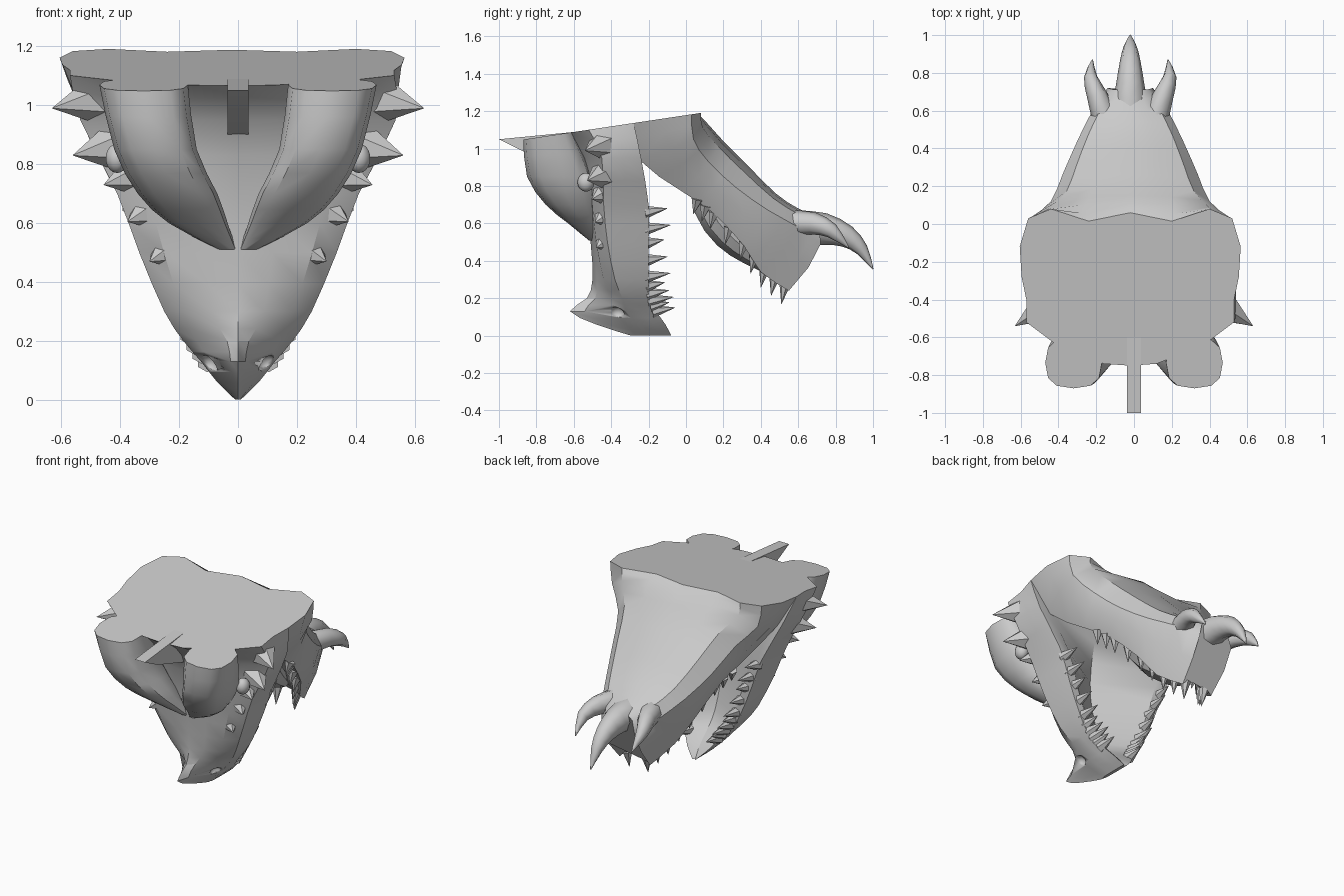
import bpy, bmesh, math
from mathutils import Vector, Matrix

if "Cube" in bpy.data.objects:
    bpy.data.objects.remove(bpy.data.objects["Cube"])


def cap(y):
    # height of the slanted flat cut on top
    return 1.05 + (y + .86) * 0.15


def make(name, bm, smooth=28):
    bmesh.ops.remove_doubles(bm, verts=bm.verts, dist=0.0005)
    bmesh.ops.recalc_face_normals(bm, faces=bm.faces)
    me = bpy.data.meshes.new(name)
    bm.to_mesh(me)
    bm.free()
    ob = bpy.data.objects.new(name, me)
    bpy.context.collection.objects.link(ob)
    bpy.ops.object.select_all(action='DESELECT')
    ob.select_set(True)
    bpy.context.view_layer.objects.active = ob
    bpy.ops.object.shade_smooth_by_angle(angle=math.radians(smooth))
    return ob


def refine(rings, steps):
    # Catmull-Rom interpolation between rings
    out, n = [], len(rings)
    for i in range(n - 1):
        quad = [rings[max(i - 1, 0)], rings[i], rings[i + 1], rings[min(i + 2, n - 1)]]
        for s in range(steps):
            t = s / steps
            out.append([b + ((c - a) * t + (2 * a - 5 * b + 4 * c - d) * t * t
                             + (3 * b - a - 3 * c + d) * t ** 3) / 2 for a, b, c, d in zip(*quad)])
    return out + [rings[-1]]


def loft(bm, rings, steps=2):
    rings = refine([[Vector(p) for p in r] for r in rings], steps)
    vs = [[bm.verts.new(p) for p in r] for r in rings]
    n = len(vs[0])
    for a, b in zip(vs, vs[1:]):
        for i in range(n):
            j = (i + 1) % n
            bm.faces.new((a[i], a[j], b[j], b[i]))
    bm.faces.new(vs[0])
    bm.faces.new(vs[-1][::-1])


def mirrored(half, dx=0):
    return [(x + dx, y, z) for x, y, z in half] + [(dx - x, y, z) for x, y, z in half[-2:0:-1]]


def tube(bm, path, n=8):
    # path entries: x, y, z, half width, half thickness
    P = [Vector(p[:3]) for p in path]
    rings = []
    for i, p in enumerate(path):
        t = (P[min(i + 1, len(P) - 1)] - P[max(i - 1, 0)]).normalized()
        nrm = t.cross(Vector((1, 0, 0))).normalized()
        side = nrm.cross(t)
        rings.append([P[i] + side * p[3] * math.cos(k * math.tau / n)
                      + nrm * p[4] * math.sin(k * math.tau / n) for k in range(n)])
    loft(bm, rings)


def spike(bm, base, tip, r):
    b, t = Vector(base), Vector(tip)
    d = t - b
    m = Matrix.Translation((b + t) / 2) @ d.to_track_quat('Z', 'Y').to_matrix().to_4x4()
    bmesh.ops.create_cone(bm, cap_ends=True, segments=6, radius1=r, radius2=0.001, depth=d.length, matrix=m)


def ball(bm, centre, size):
    m = Matrix.Translation(centre) @ Matrix.Diagonal((*size, 1))
    bmesh.ops.create_uvsphere(bm, u_segments=14, v_segments=9, radius=1, matrix=m)


def along(pts, t):
    f = t * (len(pts) - 1)
    i = min(int(f), len(pts) - 2)
    return Vector(pts[i]).lerp(Vector(pts[i + 1]), f - i)


JX = -.02  # slight sideways offset of the back of the head

# upper jaw: z, ridge y, cheek y, half width, lip y, palate y
bm = bmesh.new()
top = [(0, -.75), (.14, -.74), (.39, -.64), (.55, -.52), (.55, -.4), (.575, -.28), (.42, -.28), (0, -.28)]
rings = [mirrored([(x, y, cap(y)) for x, y in top], JX)]
for z, yf, ys, w, yl, yp in [(.95, -.63, -.49, .535, -.24, -.36), (.7, -.54, -.48, .41, -.2, -.4),
                             (.5, -.51, -.46, .335, -.2, -.38), (.3, -.5, -.42, .25, -.2, -.32),
                             (.2, -.53, -.38, .185, -.2, -.27), (.13, -.62, -.36, .125, -.16, -.2),
                             (.06, -.48, -.3, .07, -.11, -.13), (.002, -.3, -.25, .01, -.08, -.1)]:
    k = .35 if z > .25 else .2
    rings.append(mirrored([(0, yf, z), (w * k, yf * .7 + ys * .3, z), (w * .75, ys - .02, z),
                           (w, ys + .04, z), (w, (ys + yl) / 2 + .03, z), (w * .97, yl, z),
                           (w * .8, yl, z), (0, yp, z)]))
loft(bm, rings)
upper = make("upper_jaw", bm)

# nostril holes
bm = bmesh.new()
for s in (-1, 1):
    ball(bm, (s * .1, -.37, .12), (.035, .04, .035))
cut = make("nostril_cutter", bm)
cut.hide_render = True
cut.hide_viewport = True
mod = upper.modifiers.new("nostrils", 'BOOLEAN')
mod.operation = 'DIFFERENCE'
mod.object = cut

# lower jaw, swung open backwards: outer y z, half width, edge y z, lip y z, floor y z
bm = bmesh.new()
back = [(0, .06), (.22, .015), (.42, .08), (.54, .03), (.585, -.12), top[5], top[6], top[7]]
rings = [mirrored([(x, y, cap(y)) for x, y in back], JX)]
for oy, oz, w, ey, ez, ly, lz, fy, fz in [(.11, 1.14, .52, .04, 1.05, -.25, .94, -.2, 1.05),
                                          (.2, 1.04, .42, .12, .93, -.02, .77, .08, .92),
                                          (.33, .91, .355, .27, .79, .14, .66, .22, .75),
                                          (.48, .76, .28, .44, .67, .31, .48, .36, .57),
                                          (.6, .68, .2, .6, .58, .4, .34, .45, .42),
                                          (.71, .63, .12, .72, .49, .55, .24, .52, .3)]:
    o, e, l, f = Vector((0, oy, oz)), Vector((w, ey, ez)), Vector((w * .9, ly, lz)), Vector((0, fy, fz))
    a, b = o.lerp(e, .1), o.lerp(e, .3)
    a.x, b.x = w * .45, w * .8
    m = e.lerp(l, .5)
    m.x = w
    m.y += .02
    rings.append(mirrored([o, a, b, e, m, l, (w * .75, ly, lz + .02), f], JX))
loft(bm, rings)
make("lower_jaw", bm, 35)

# tongue
bm = bmesh.new()
tube(bm, [(JX, .12, .86, .2, .07), (JX, .13, .68, .2, .09), (JX, .23, .54, .17, .09),
          (JX, .35, .44, .12, .07), (JX, .46, .36, .06, .04)], 10)
make("tongue", bm)

# chin horns
bm = bmesh.new()
tube(bm, [(JX, .6, .57, .1, .1), (JX, .74, .57, .075, .085), (JX, .86, .53, .055, .06),
          (JX, .94, .46, .035, .035), (JX, 1, .355, .003, .003)])
for s in (-1, 1):
    tube(bm, [(JX + s * .13, .55, .6, .07, .07), (JX + s * .175, .68, .6, .055, .06),
              (JX + s * .21, .78, .56, .035, .04), (JX + s * .2, .87, .47, .003, .003)])
make("chin_horns", bm, 50)

# brow lobes: z, centre x, half width, front y, back y
bm = bmesh.new()
for s in (-1, 1):
    rings = []
    for z, cx, hw, yf, yb in [(None, .32, .15, -.87, -.6), (.85, .28, .14, -.85, -.5), (.7, .205, .135, -.75, -.48),
                              (.6, .135, .1, -.63, -.46), (.51, .035, .03, -.52, -.45)]:
        ring = []
        for k in range(12):
            c, n = math.cos(k * math.tau / 12), math.sin(k * math.tau / 12)
            x = cx + hw * math.copysign(abs(c) ** .75, c)
            y = (yf + yb) / 2 + (yf - yb) / 2 * math.copysign(abs(n) ** .75, n)
            ring.append((s * x, y, z or cap(y)))
        rings.append(ring)
    loft(bm, rings)
make("brow_lobes", bm, 40)

# thin central crest
bm = bmesh.new()
prof = [(-1, 1.05), (-.87, .985), (-.6, .9), (-.6, cap(-.6))]
loft(bm, [[(x, y, z) for y, z in prof] for x in (-.036, .036)], 1)
make("forehead_crest", bm)

# eyes
bm = bmesh.new()
for s in (-1, 1):
    ball(bm, (s * .41, -.535, .82), (.04, .045, .05))
make("eyes", bm, 60)

# cheek spikes: tip x, tip z, length
bm = bmesh.new()
for s in (-1, 1):
    for x, z, d in [(.63, .99, .15), (.56, .83, .13), (.455, .73, .09), (.375, .605, .06), (.3, .47, .05)]:
        spike(bm, (s * (x - d), -.44, z + .03), (s * x, -.45 - d * .6, z), .035 + d * .35)
make("cheek_spikes", bm)

# teeth
up_lip = [(.38, -.22, .66), (.3, -.22, .5), (.22, -.22, .3), (.16, -.21, .2), (.11, -.18, .13)]
low_lip = [(.35, .06, .72), (.29, .15, .65), (.22, .31, .49), (.14, .42, .35), (.07, .53, .27)]
bm = bmesh.new()
for s in (-1, 1):
    for i in range(10):
        b = along(up_lip, (i / 9) ** .9)
        length = .12 + .02 * math.sin(i * 2.1)
        spike(bm, (s * b.x * .95, b.y, b.z), (s * b.x * .92, b.y + length, b.z + .02), .036)
    for i in range(9):
        b = along(low_lip, i / 8)
        length = .07 + .03 * i / 8
        spike(bm, (JX + s * b.x, b.y, b.z + .01), (JX + s * b.x * .95, b.y - .02, b.z - length), .032)
make("teeth", bm)
